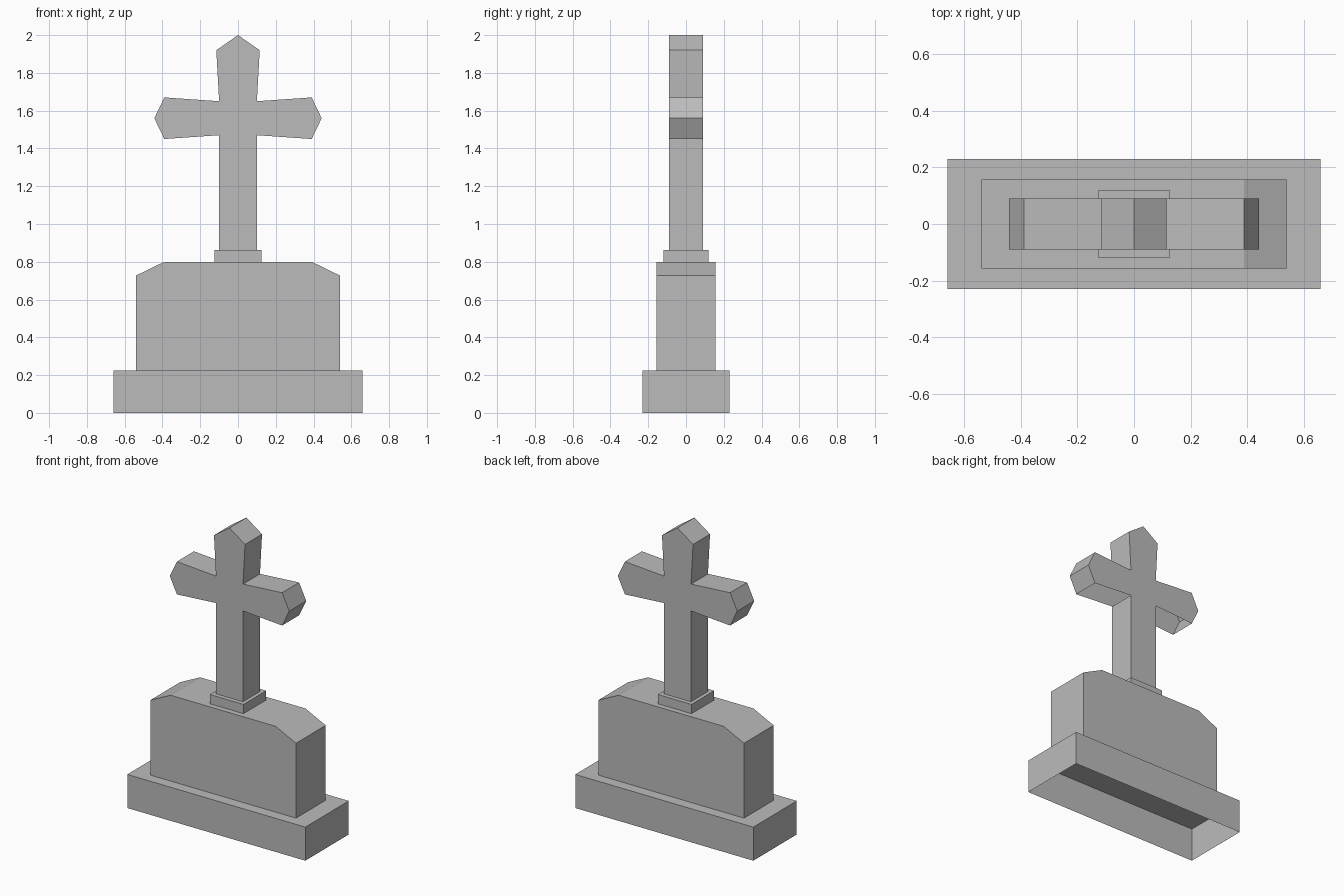
import bpy
import bmesh

cube = bpy.data.objects.get("Cube")
if cube:
    bpy.data.objects.remove(cube, do_unlink=True)

# Single stone colour
stone = bpy.data.materials.new("grey_stone")
stone.use_nodes = True
GREY = (0.5, 0.5, 0.5, 1.0)
stone.diffuse_color = GREY
stone.node_tree.nodes["Principled BSDF"].inputs["Base Color"].default_value = GREY


def slab(name, half_profile, half_depth, open_bottom=False):
    """Mirror a right-hand (x, z) outline, listed bottom to top, and extrude it along y."""
    left = [(-x, z) for x, z in reversed(half_profile) if x > 0]
    outline = half_profile + left
    bm = bmesh.new()
    front = bm.faces.new([bm.verts.new((x, -half_depth, z)) for x, z in outline])
    extruded = bmesh.ops.extrude_face_region(bm, geom=[front], use_keep_orig=True)
    moved = [v for v in extruded["geom"] if isinstance(v, bmesh.types.BMVert)]
    bmesh.ops.translate(bm, vec=(0, 2 * half_depth, 0), verts=moved)
    bmesh.ops.recalc_face_normals(bm, faces=bm.faces)
    if open_bottom:
        bottom = [f for f in bm.faces if f.normal.z < -0.99]
        bmesh.ops.delete(bm, geom=bottom, context="FACES")
    mesh = bpy.data.meshes.new(name)
    bm.to_mesh(mesh)
    bm.free()
    mesh.materials.append(stone)
    obj = bpy.data.objects.new(name, mesh)
    bpy.context.collection.objects.link(obj)
    return obj


# Hollow plinth, open underneath
slab("plinth", [(0.66, 0), (0.66, 0.225)], 0.23, open_bottom=True)

# Main block with sloped shoulders
slab("pedestal", [(0.54, 0.225), (0.54, 0.727), (0.39, 0.80)], 0.157, open_bottom=True)

# Collar under the shaft
slab("collar", [(0.125, 0.80), (0.125, 0.862)], 0.12, open_bottom=True)

# Cross with flared, pointed arms
slab("cross", [(0.10, 0.862), (0.10, 1.47), (0.39, 1.45), (0.443, 1.56),
               (0.39, 1.67), (0.10, 1.65), (0.115, 1.92), (0, 2.0)], 0.09,
     open_bottom=True)
